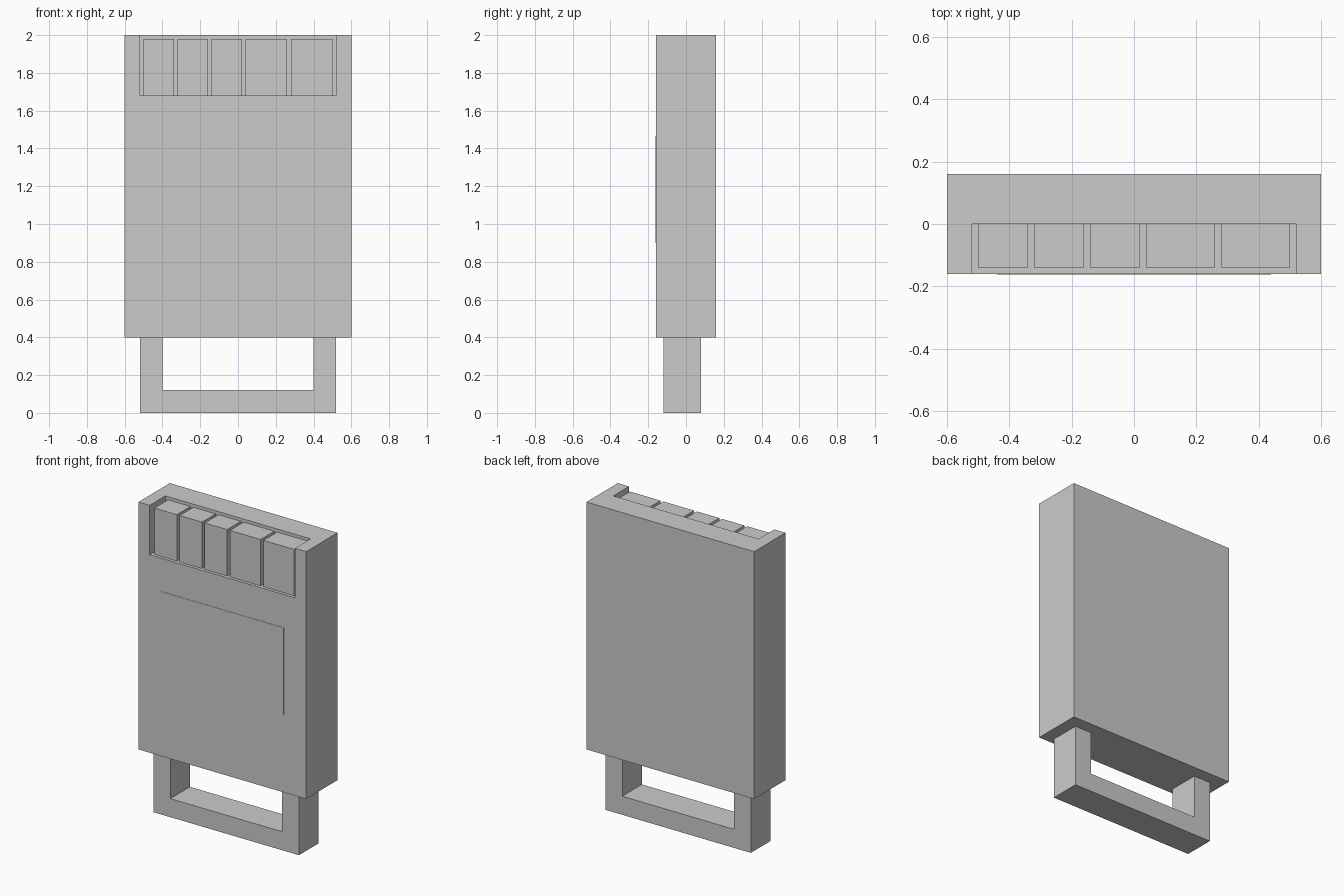
import bpy
import bmesh

if "Cube" in bpy.data.objects:
    bpy.data.objects.remove(bpy.data.objects["Cube"])


def prism(name, profile, y0, y1):
    """Extrude an x-z outline from y0 (front) to y1 (back)."""
    bm = bmesh.new()
    face = bm.faces.new([bm.verts.new((x, y0, z)) for x, z in profile])
    ext = bmesh.ops.extrude_face_region(bm, geom=[face])
    moved = [v for v in ext["geom"] if isinstance(v, bmesh.types.BMVert)]
    bmesh.ops.translate(bm, verts=moved, vec=(0, y1 - y0, 0))
    bmesh.ops.recalc_face_normals(bm, faces=bm.faces)
    mesh = bpy.data.meshes.new(name)
    bm.to_mesh(mesh)
    bm.free()
    obj = bpy.data.objects.new(name, mesh)
    bpy.context.collection.objects.link(obj)
    return obj


def box(name, x0, x1, y0, y1, z0, z1):
    return prism(name, [(x0, z0), (x1, z0), (x1, z1), (x0, z1)], y0, y1)


# Main body with an open notch at the top front
body = box("body", -0.6, 0.6, -0.16, 0.16, 0.4, 2.0)
cutter = box("notch_cutter", -0.52, 0.52, -0.3, 0.0, 1.68, 2.2)
cut = body.modifiers.new("notch", 'BOOLEAN')
cut.operation = 'DIFFERENCE'
cut.solver = 'EXACT'
cut.object = cutter
bpy.context.view_layer.objects.active = body
bpy.ops.object.modifier_apply(modifier=cut.name)
bpy.data.objects.remove(cutter)

# Row of blocks in the notch: three narrow, two wide
x = -0.5
for i, width in enumerate((0.16, 0.16, 0.16, 0.22, 0.22)):
    box(f"block_{i + 1}", x, x + width, -0.14, 0.0, 1.68, 1.98)
    x += width + 0.02

# Thin front panel, almost flush with the body
box("front_panel", -0.44, 0.44, -0.162, -0.15, 0.9, 1.465)

# U-shaped handle under the body
handle = [(-0.52, 0.4), (-0.52, 0.0), (0.52, 0.0), (0.52, 0.4),
          (0.4, 0.4), (0.4, 0.12), (-0.4, 0.12), (-0.4, 0.4)]
prism("handle", handle, -0.12, 0.08)
